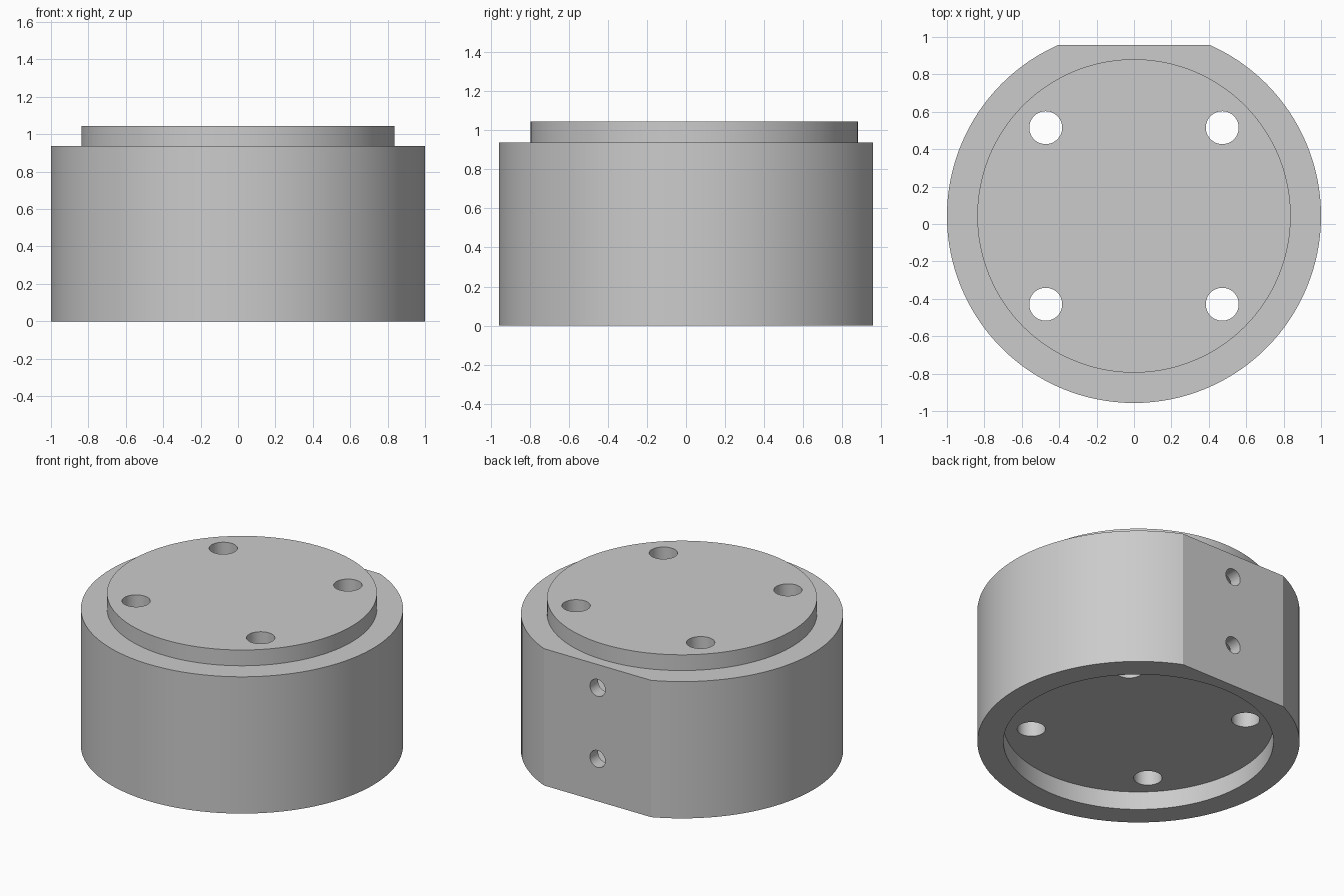
import bpy
from math import radians

if "Cube" in bpy.data.objects:
    bpy.data.objects.remove(bpy.data.objects["Cube"])

CY = 0.043          # axis of the round housing
FLAT_Y = 0.957      # flat back face
BOSS_R = 0.838
BOLT = 0.472        # bolt offset from the axis


def cylinder(name, r, z0, z1, x=0, y=CY, sides=128):
    bpy.ops.mesh.primitive_cylinder_add(
        vertices=sides, radius=r, depth=z1 - z0, location=(x, y, (z0 + z1) / 2))
    ob = bpy.context.object
    ob.name = name
    return ob


def combine(target, tool, operation):
    """Apply a boolean and discard the tool."""
    mod = target.modifiers.new("cut", 'BOOLEAN')
    mod.operation = operation
    mod.solver = 'EXACT'
    mod.object = tool
    bpy.ops.object.select_all(action='DESELECT')
    bpy.context.view_layer.objects.active = target
    target.select_set(True)
    bpy.ops.object.modifier_apply(modifier=mod.name)
    bpy.data.objects.remove(tool)


bolts = [(sx * BOLT, CY + sy * BOLT) for sx in (-1, 1) for sy in (-1, 1)]

# Round body with a raised boss on top
housing = cylinder("housing", 1.0, 0, 0.937)
combine(housing, cylinder("boss", BOSS_R, 0.5, 1.045), 'UNION')

# Flat on the back
bpy.ops.mesh.primitive_cube_add(size=1, location=(0, FLAT_Y + 0.5, 0.5))
flat = bpy.context.object
flat.scale = (3, 1, 3)
combine(housing, flat, 'DIFFERENCE')

# Socket underneath
combine(housing, cylinder("socket", BOSS_R, -0.2, 0.125), 'DIFFERENCE')

# Hollow chamber, leaving a sleeve around each bolt hole
chamber = cylinder("chamber", BOSS_R - 0.01, 0.22, 0.92)
for x, y in bolts:
    combine(chamber, cylinder("sleeve", 0.1, 0, 1.2, x, y, 48), 'DIFFERENCE')
combine(housing, chamber, 'DIFFERENCE')

# Bolt holes right through
for x, y in bolts:
    combine(housing, cylinder("bolt_hole", 0.088, -0.2, 1.3, x, y, 48), 'DIFFERENCE')

# Two cable holes in the flat
for z in (0.777, 0.29):
    hole = cylinder("cable_hole", 0.058, z - 0.15, z + 0.15, 0, 0.9, 32)
    hole.rotation_euler.x = radians(90)
    combine(housing, hole, 'DIFFERENCE')

# Single grey finish
grey = bpy.data.materials.new("plain_grey")
grey.use_nodes = True
colour = (0.6, 0.6, 0.6, 1)
grey.diffuse_color = colour
grey.node_tree.nodes["Principled BSDF"].inputs["Base Color"].default_value = colour
housing.data.materials.clear()
housing.data.materials.append(grey)

bpy.ops.object.select_all(action='DESELECT')
housing.select_set(True)
bpy.context.view_layer.objects.active = housing
bpy.ops.object.shade_smooth_by_angle(angle=radians(20))
